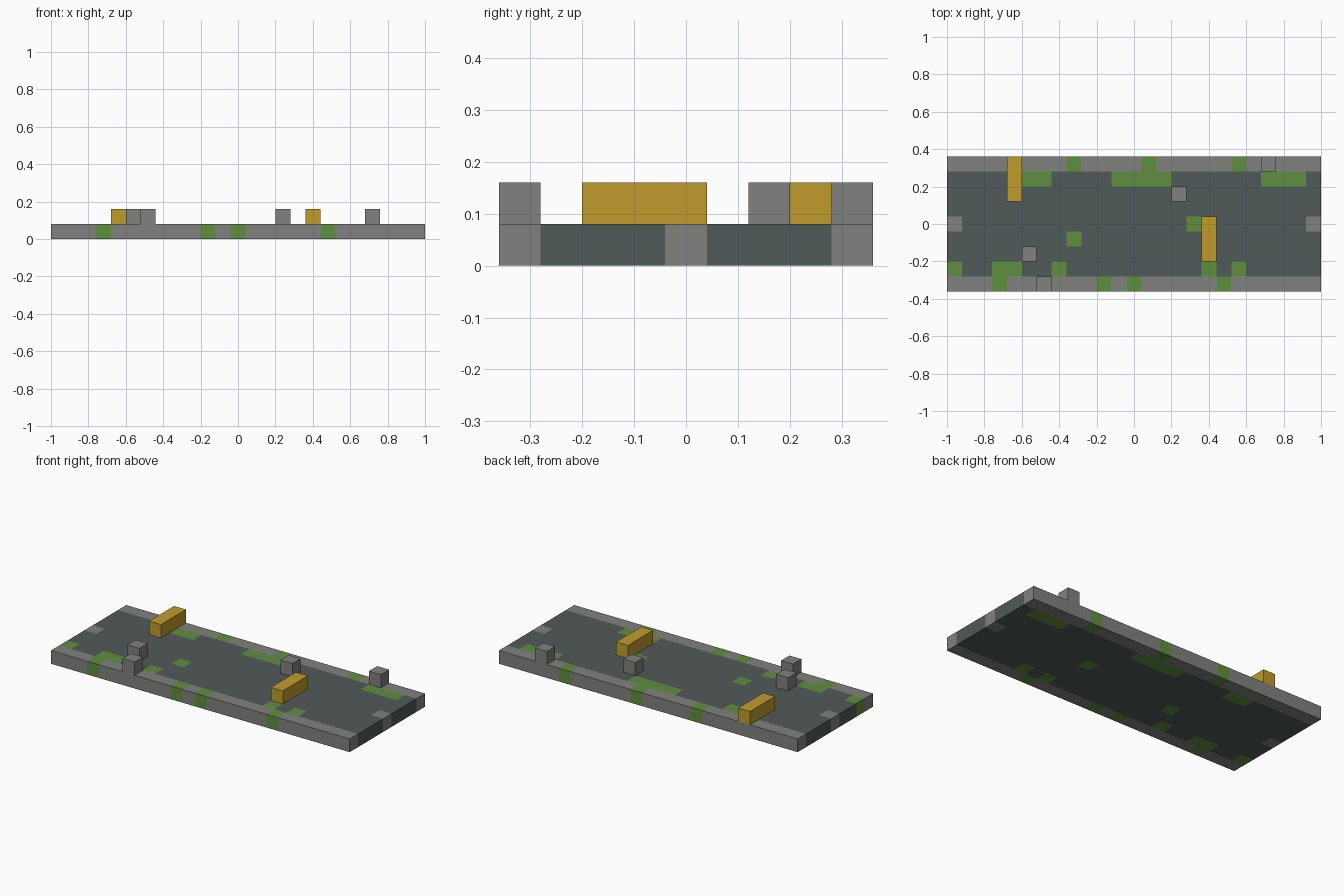
import bpy, bmesh
from mathutils import Matrix, Vector

cube = bpy.data.objects.get("Cube")
if cube:
    bpy.data.objects.remove(cube, do_unlink=True)

CELL = 0.08
NX, NY = 25, 9


def material(name, rgb):
    m = bpy.data.materials.new(name)
    m.use_nodes = True
    m.diffuse_color = (*rgb, 1)
    bsdf = m.node_tree.nodes["Principled BSDF"]
    bsdf.inputs["Base Color"].default_value = (*rgb, 1)
    bsdf.inputs["Roughness"].default_value = 0.9
    return m


ASPHALT = material("dark asphalt", (0.082, 0.102, 0.1))
STONE = material("grey stone", (0.22, 0.225, 0.215))
MOSS = material("green moss", (0.117, 0.275, 0.051))
YELLOW = material("yellow paint", (0.53, 0.33, 0.027))

# Mossy columns in each row of cells, counted from the front
MOSS_CELLS = {
    0: {3, 10, 12, 18},
    1: {0, 3, 4, 7, 17, 19},
    3: {8},
    4: {16},
    7: {5, 6, *range(11, 15), *range(21, 24)},
    8: {8, 13, 19},
}


def slab_material(i, j):
    if i in MOSS_CELLS.get(j, ()):
        return 2
    kerb = j in (0, NY - 1)
    end_marker = j == NY // 2 and i in (0, NX - 1)
    return 1 if kerb or end_marker else 0


def add_object(name, bm, materials):
    bmesh.ops.recalc_face_normals(bm, faces=bm.faces)
    mesh = bpy.data.meshes.new(name)
    bm.to_mesh(mesh)
    bm.free()
    for m in materials:
        mesh.materials.append(m)
    obj = bpy.data.objects.new(name, mesh)
    bpy.context.collection.objects.link(obj)


# Road slab: a grid of cells raised into a plate, coloured cell by cell
bm = bmesh.new()
bmesh.ops.create_grid(bm, x_segments=NX, y_segments=NY, size=0.5,
                      matrix=Matrix.Diagonal((NX * CELL, NY * CELL, 1, 1)))
raised = bmesh.ops.extrude_face_region(bm, geom=bm.faces[:], use_keep_orig=True)
top = [v for v in raised["geom"] if isinstance(v, bmesh.types.BMVert)]
bmesh.ops.translate(bm, verts=top, vec=(0, 0, CELL))
for f in bm.faces:
    c = f.calc_center_median() * 0.999
    f.material_index = slab_material(int(c.x / CELL + NX / 2), int(c.y / CELL + NY / 2))
add_object("road_slab", bm, [ASPHALT, STONE, MOSS])


# Blocks lying on the slab, one cell wide and one or more cells deep
def block(name, i, j, depth, mat):
    bm = bmesh.new()
    centre = Vector((i + 0.5 - NX / 2, j + depth / 2 - NY / 2, 1.5)) * CELL
    size = Matrix.Diagonal((CELL, depth * CELL, CELL, 1))
    bmesh.ops.create_cube(bm, size=1, matrix=Matrix.Translation(centre) @ size)
    add_object(name, bm, [mat])


block("back_barrier", 4, 6, 3, YELLOW)
block("front_barrier", 17, 2, 3, YELLOW)
for n, (i, j) in enumerate([(6, 0), (5, 2), (15, 6), (21, 8)], 1):
    block(f"rubble_block_{n}", i, j, 1, STONE)
